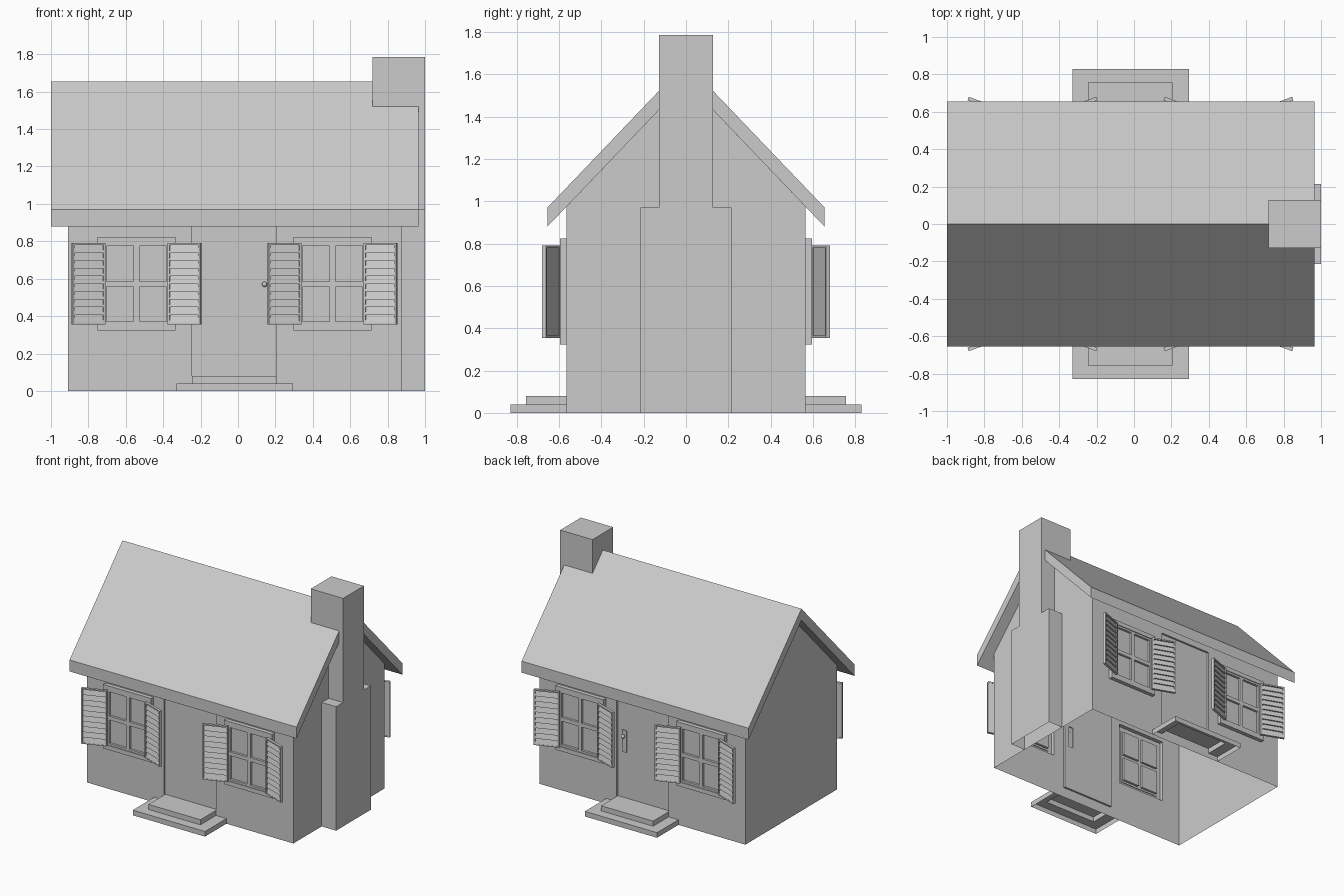
import bpy, bmesh, math
from mathutils import Vector

if "Cube" in bpy.data.objects:
    bpy.data.objects.remove(bpy.data.objects["Cube"])

WALL = 0.565                      # half depth of the house
X0, X1 = -0.91, 0.875             # end walls
EAVE, PEAK = 0.974, 1.565         # wall top and gable peak
WINDOWS = (-0.5425, 0.505)        # window centres in x


def finish(name, bm, recalc=False):
    if recalc:
        bmesh.ops.recalc_face_normals(bm, faces=bm.faces[:])
    mesh = bpy.data.meshes.new(name)
    bm.to_mesh(mesh)
    bm.free()
    obj = bpy.data.objects.new(name, mesh)
    bpy.context.collection.objects.link(obj)
    return obj


def add_face(bm, pts, normal):
    """Add a polygon facing along the given normal."""
    f = bm.faces.new([bm.verts.new(p) for p in pts])
    f.normal_update()
    if f.normal.dot(Vector(normal)) < 0:
        f.normal_flip()


def relief(bm, rects, m):
    """Stepped surface: later (u0, u1, v0, v1, height) rectangles override; height 0 is empty."""
    us = sorted({r[i] for r in rects for i in (0, 1)})
    vs = sorted({r[i] for r in rects for i in (2, 3)})

    def height(i, j):
        u, v = (us[i] + us[i + 1]) / 2, (vs[j] + vs[j + 1]) / 2
        return [r[4] for r in rects if r[0] < u < r[1] and r[2] < v < r[3]][-1]

    for i in range(len(us) - 1):
        for j in range(len(vs) - 1):
            a, b, c, d, h = us[i], us[i + 1], vs[j], vs[j + 1], height(i, j)
            if h:
                add_face(bm, [m(a, c, h), m(b, c, h), m(b, d, h), m(a, d, h)], m(0, 0, 1))
            if i < len(us) - 2:
                k = height(i + 1, j)
                if k != h:
                    add_face(bm, [m(b, c, h), m(b, d, h), m(b, d, k), m(b, c, k)],
                             m(1 if h > k else -1, 0, 0))
            if j < len(vs) - 2:
                k = height(i, j + 1)
                if k != h:
                    add_face(bm, [m(a, d, h), m(b, d, h), m(b, d, k), m(a, d, k)],
                             m(0, 1 if h > k else -1, 0))
    bmesh.ops.remove_doubles(bm, verts=bm.verts[:], dist=1e-5)


def prism(bm, pts, vec):
    """Extrude a closed outline along a vector."""
    f = bm.faces.new([bm.verts.new(p) for p in pts])
    r = bmesh.ops.extrude_face_region(bm, geom=[f], use_keep_orig=True)
    bmesh.ops.translate(bm, vec=vec, verts=[g for g in r["geom"] if isinstance(g, bmesh.types.BMVert)])


# Long wall layout: wall, door recess, handle plate, window frames with four panes
layout = [(X0, X1, 0, EAVE, WALL), (-0.245, 0.205, 0.08, 0.9, 0.55), (0.125, 0.165, 0.44, 0.61, 0.558)]
for c in WINDOWS:
    layout += [(c - 0.208, c + 0.208, 0.322, 0.823, 0.596), (c - 0.173, c + 0.173, 0.355, 0.79, 0.59)]
    for a, b in ((c - 0.16, c - 0.015), (c + 0.015, c + 0.16)):
        layout += [(a, b, 0.37, 0.555, 0.572), (a, b, 0.585, 0.775, 0.572)]

# Two steps seen in plan, surrounded by an empty margin
steps = [(-0.34, 0.305, WALL, 0.84, 0), (-0.33, 0.295, WALL, 0.83, 0.04), (-0.245, 0.205, WALL, 0.757, 0.08)]

# Louvred shutter
LENGTH, THICK, ZB, ZT = 0.187, 0.02, 0.355, 0.79
TILT = math.radians(20.4)
SLATS = 10


def shutter(name, c, s, side):
    bm = bmesh.new()

    def slab(u0, u1, z0, z1):
        prism(bm, [(u0, 0, z0), (u1, 0, z0), (u1, THICK, z0), (u0, THICK, z0)], (0, 0, z1 - z0))

    slab(0, 0.012, ZB, ZT)
    slab(LENGTH - 0.012, LENGTH, ZB, ZT)
    slab(0.012, LENGTH - 0.012, ZB, ZB + 0.01)
    slab(0.012, LENGTH - 0.012, ZT - 0.01, ZT)
    z0, dz = ZB + 0.01, (ZT - ZB - 0.02) / SLATS
    prof = [(0.012, 0.003, z0)]
    for i in range(SLATS):
        prof += [(0.012, 0.019, z0 + i * dz), (0.012, 0.008, z0 + (i + 1) * dz)]
    prof.append((0.012, 0.003, z0 + SLATS * dz))
    prism(bm, prof, (LENGTH - 0.024, 0, 0))
    for v in bm.verts:
        u, w, z = v.co
        v.co = (c + s * (0.172 + u * math.cos(TILT) - w * math.sin(TILT)),
                side * (0.596 + u * math.sin(TILT) + w * math.cos(TILT)), z)
    finish(name, bm, True)


for side, label in ((-1, "front"), (1, "back")):
    bm = bmesh.new()
    relief(bm, layout, lambda u, v, h: (u, side * h, v))
    finish(label + "_wall", bm)

    bm = bmesh.new()
    relief(bm, steps, lambda u, v, h: (u, side * v, h))
    finish(label + "_steps", bm)

    for i, c in enumerate(WINDOWS):
        for s in (-1, 1):
            shutter(f"{label}_shutter_{i}_{'left' if s < 0 else 'right'}", c, s, side)

    # Door knob
    bpy.ops.mesh.primitive_uv_sphere_add(segments=12, ring_count=8, radius=0.014,
                                         location=(0.142, side * 0.577, 0.57))
    knob = bpy.context.object
    knob.name = label + "_door_knob"
    bpy.ops.object.shade_smooth_by_angle()
    bpy.ops.mesh.primitive_cylinder_add(vertices=10, radius=0.006, depth=0.02,
                                        location=(0.142, side * 0.565, 0.57),
                                        rotation=(math.pi / 2, 0, 0))
    bpy.context.object.name = label + "_knob_stem"

# Gable walls
for x, n, label in ((X0, -1, "left"), (X1, 1, "right")):
    bm = bmesh.new()
    add_face(bm, [(x, -WALL, 0), (x, WALL, 0), (x, WALL, EAVE), (x, 0, PEAK), (x, -WALL, EAVE)], (n, 0, 0))
    finish(label + "_gable_wall", bm)

# Roof slab
bm = bmesh.new()
prism(bm, [(-1, y, z) for y, z in ((-0.655, 0.88), (-0.655, 0.97), (0, 1.655),
                                   (0.655, 0.97), (0.655, 0.88), (0, PEAK))], (1.965, 0, 0))
finish("roof", bm, True)

# Chimney base, open underneath, and the stack that widens over the roof
bm = bmesh.new()
prism(bm, [(X1, -0.215, 0), (1, -0.215, 0), (1, 0.215, 0), (X1, 0.215, 0)], (0, 0, 0.97))
bmesh.ops.recalc_face_normals(bm, faces=bm.faces[:])
bmesh.ops.delete(bm, geom=[f for f in bm.faces if f.normal.z < -0.5], context="FACES_ONLY")
finish("chimney_base", bm)
bm = bmesh.new()
prism(bm, [(x, -0.128, z) for x, z in ((1, 0.97), (1, 1.785), (0.72, 1.785),
                                       (0.72, 1.5), (X1, 1.5), (X1, 0.97))], (0, 0.256, 0))
finish("chimney_stack", bm, True)
